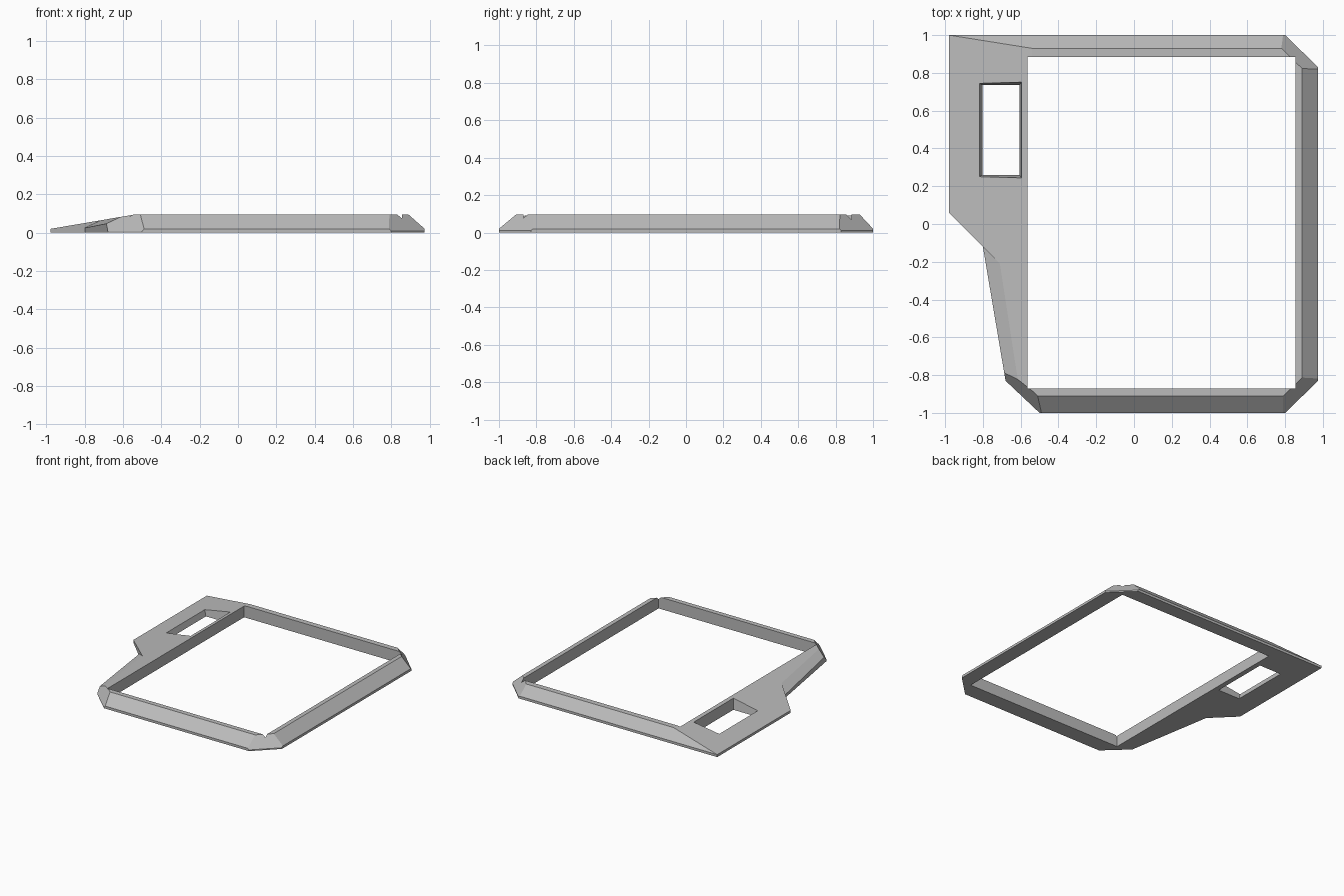
import bpy, bmesh
from mathutils import Vector

default = bpy.data.objects.get("Cube")
if default:
    bpy.data.objects.remove(default, do_unlink=True)

grey = bpy.data.materials.new("light grey")
grey.use_nodes = True
colour = (0.5, 0.5, 0.5, 1)
grey.diffuse_color = colour
grey.node_tree.nodes["Principled BSDF"].inputs["Base Color"].default_value = colour


def solid(name, lower, upper, z0, z1, planes=(), inside=(0, 0, 0)):
    """Frustum between two rectangles (x0, y0, x1, y1), trimmed by planes to keep the inside point."""
    bm = bmesh.new()
    for (x0, y0, x1, y1), z in ((lower, z0), (upper, z1)):
        for x in (x0, x1):
            for y in (y0, y1):
                bm.verts.new((x, y, z))
    bmesh.ops.convex_hull(bm, input=bm.verts[:])
    for p, q, r in planes:
        p, q, r = Vector(p), Vector(q), Vector(r)
        normal = (q - p).cross(r - p).normalized()
        if normal.dot(Vector(inside) - p) > 0:
            normal.negate()
        cut = bmesh.ops.bisect_plane(bm, geom=bm.verts[:] + bm.edges[:] + bm.faces[:], dist=1e-6,
                                     plane_co=p, plane_no=normal, clear_outer=True)
        rim = [e for e in cut["geom_cut"] if isinstance(e, bmesh.types.BMEdge)]
        bmesh.ops.contextual_create(bm, geom=rim)
    bmesh.ops.dissolve_limit(bm, angle_limit=0.001, verts=bm.verts[:], edges=bm.edges[:])
    bmesh.ops.recalc_face_normals(bm, faces=bm.faces[:])
    mesh = bpy.data.meshes.new(name)
    bm.to_mesh(mesh)
    bm.free()
    mesh.materials.append(grey)
    obj = bpy.data.objects.new(name, mesh)
    bpy.context.collection.objects.link(obj)
    return obj


def wall(a, b):
    """Vertical plane through two plan points."""
    return (*a, 0), (*b, 0), (*a, 1)


def bevel(a, b, c, low):
    """Slope rising from the rim a-b at height low to the top at c."""
    return (*a, low), (*b, low), (*c, TOP)


TOP, RIM, CORNER_RIM = 0.095, 0.02, 0.01

# Outer body: sloping sides and wide left flap
planes = [
    bevel((0.975, -1), (0.975, 1), (0.89, 0), RIM),
    bevel((-1, 1), (1, 1), (0, 0.93), RIM),
    bevel((-1, -1), (1, -1), (0, -0.91), RIM),
    bevel((-0.98, -1), (-0.98, 1), (-0.54, 0), RIM),
]
# Cut-off corners
corners = [
    ((0.80, 1), (0.975, 0.83), (0.78, 0.93)),
    ((0.80, -1), (0.975, -0.83), (0.78, -0.92)),
    ((-0.50, -1), (-0.68, -0.83), (-0.51, -0.91)),
]
for a, b, c in corners:
    planes += [wall(a, b), bevel(a, b, c, CORNER_RIM)]
plan = (-0.98, -1, 0.975, 1)
frame = solid("frame", plan, plan, 0, TOP, planes, (0, 0, 0.01))

# Cutters: main opening, flap window, and the step below the flap
opening = (-0.565, -0.87, 0.855, 0.885)
step = (-1.2, -1.2, -0.3, 0.2)
flap_end = wall((-0.98, 0.06), (-0.80, -0.12))
narrow_side = wall((-0.80, -0.12), (-0.68, -0.83))
side_slope = (-0.80, -0.12, 0.025), (-0.71, -0.21, 0.066), (-0.67, -0.83, 0.054)
cutters = [
    solid("opening_cutter", opening, opening, -0.1, 0.2),
    solid("window_cutter", (-0.80, 0.26, -0.607, 0.735), (-0.84, 0.24, -0.592, 0.755), -0.01, 0.11),
    solid("step_cutter", step, step, -0.1, 0.2, [flap_end, narrow_side], (-0.95, -0.5, 0.1)),
    solid("slope_cutter", step, step, -0.1, 0.2, [flap_end, side_slope], (-0.80, -0.6, 0.18)),
]
bpy.context.view_layer.objects.active = frame
for cutter in cutters:
    cutter.hide_render = True
    mod = frame.modifiers.new(cutter.name, "BOOLEAN")
    mod.operation = "DIFFERENCE"
    mod.solver = "EXACT"
    mod.object = cutter
    bpy.ops.object.modifier_apply(modifier=mod.name)
    bpy.data.objects.remove(cutter, do_unlink=True)
